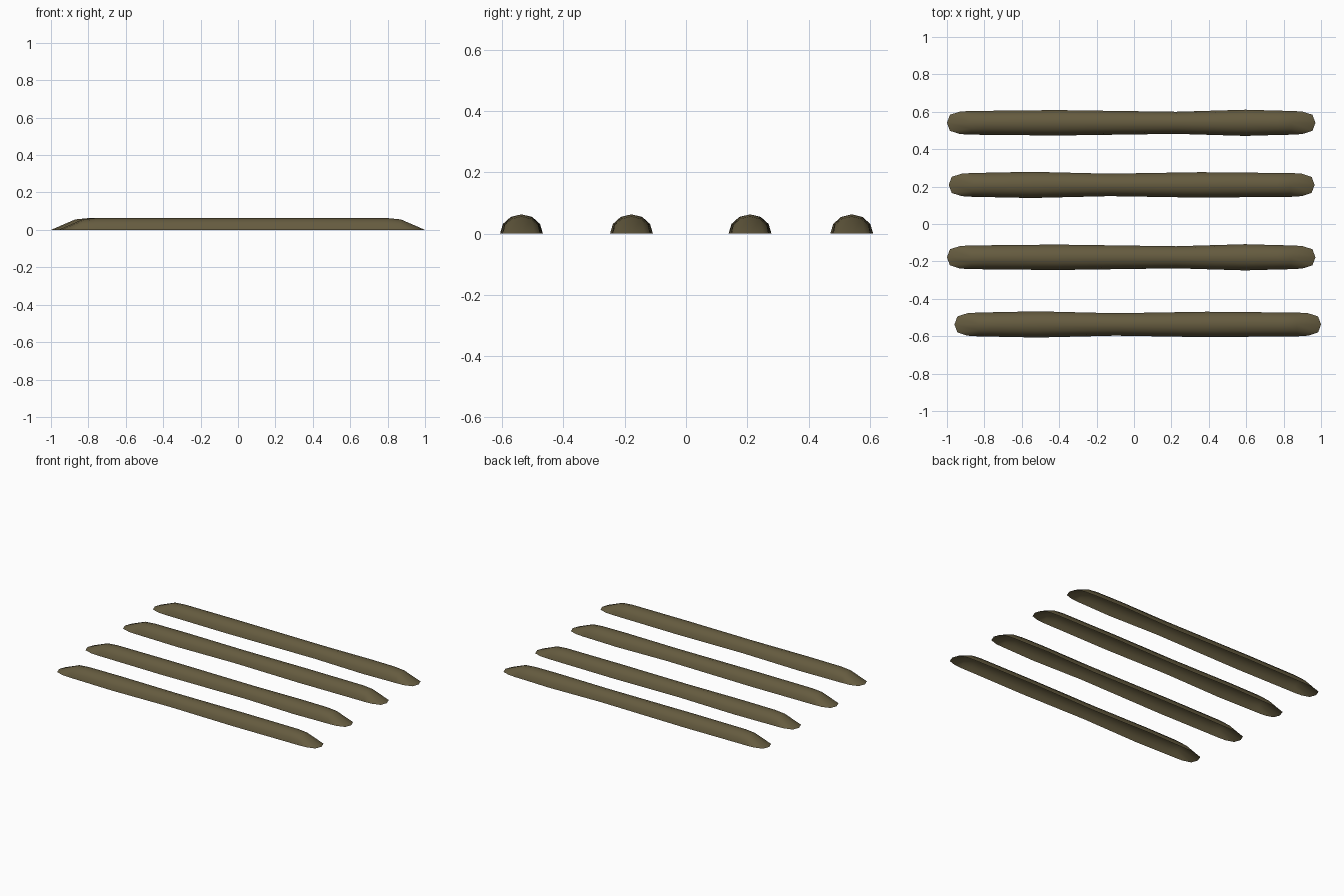
import bpy, bmesh, math

if "Cube" in bpy.data.objects:
    bpy.data.objects.remove(bpy.data.objects["Cube"])

soil = bpy.data.materials.new("soil")
soil.diffuse_color = (0.13, 0.105, 0.05, 1)
soil.use_nodes = True
soil.node_tree.nodes["Principled BSDF"].inputs["Base Color"].default_value = soil.diffuse_color

HEIGHT, SIDES, HALF = 0.063, 6, 0.985

# half-widths along the ridge: (local x, half width)
WIDTHS_A = [(-0.785, 0.064), (-0.4, 0.068), (0.24, 0.059), (0.61, 0.07), (0.785, 0.065)]
WIDTHS_B = [(-0.785, 0.065), (-0.54, 0.07), (-0.12, 0.06), (0.37, 0.068), (0.785, 0.064)]


def arch(x, w, h):
    """Half-round cross-section."""
    return [(x, w * math.cos(math.pi * i / SIDES), h * math.sin(math.pi * i / SIDES))
            for i in range(SIDES + 1)]


def tip(sign):
    """Cross-section flattened onto the ground as a rounded end."""
    half = [(0.125, 0.0635), (0.07, 0.06), (0.016, 0.043)]
    pts = half + [(0.0, 0.0)] + [(d, -y) for d, y in reversed(half)]
    return [(sign * (HALF - d), y, 0) for d, y in pts]


def ridge(name, cx, cy, half, widths):
    shoulder = 0.855
    rings = [tip(-1), arch(-shoulder, 0.0635, 0.056)]
    rings += [arch(x, w, HEIGHT) for x, w in widths]
    rings += [arch(shoulder, 0.0635, 0.056), tip(1)]
    bm = bmesh.new()
    rows = [[bm.verts.new((x * half / HALF, y, z)) for x, y, z in r] for r in rings]
    for a, b in zip(rows, rows[1:]):
        for i in range(SIDES):
            bm.faces.new((a[i], b[i], b[i + 1], a[i + 1]))
    # merge any coincident points, then face outward (underside stays open)
    bmesh.ops.remove_doubles(bm, verts=bm.verts, dist=1e-5)
    bm.normal_update()
    if sum(f.normal.z for f in bm.faces) < 0:
        bmesh.ops.reverse_faces(bm, faces=bm.faces)
    for f in bm.faces:
        f.smooth = True
    mesh = bpy.data.meshes.new(name)
    bm.to_mesh(mesh)
    bm.free()
    mesh.materials.append(soil)
    ob = bpy.data.objects.new(name, mesh)
    ob.location = (cx, cy, 0)
    bpy.context.collection.objects.link(ob)


# four parallel soil ridges, back to front
ridge("soil_ridge_1", -0.015, 0.541, 0.985, WIDTHS_A)
ridge("soil_ridge_2", -0.0125, 0.209, 0.978, WIDTHS_B)
ridge("soil_ridge_3", -0.015, -0.178, 0.985, WIDTHS_A)
ridge("soil_ridge_4", 0.02, -0.537, 0.98, WIDTHS_B)
